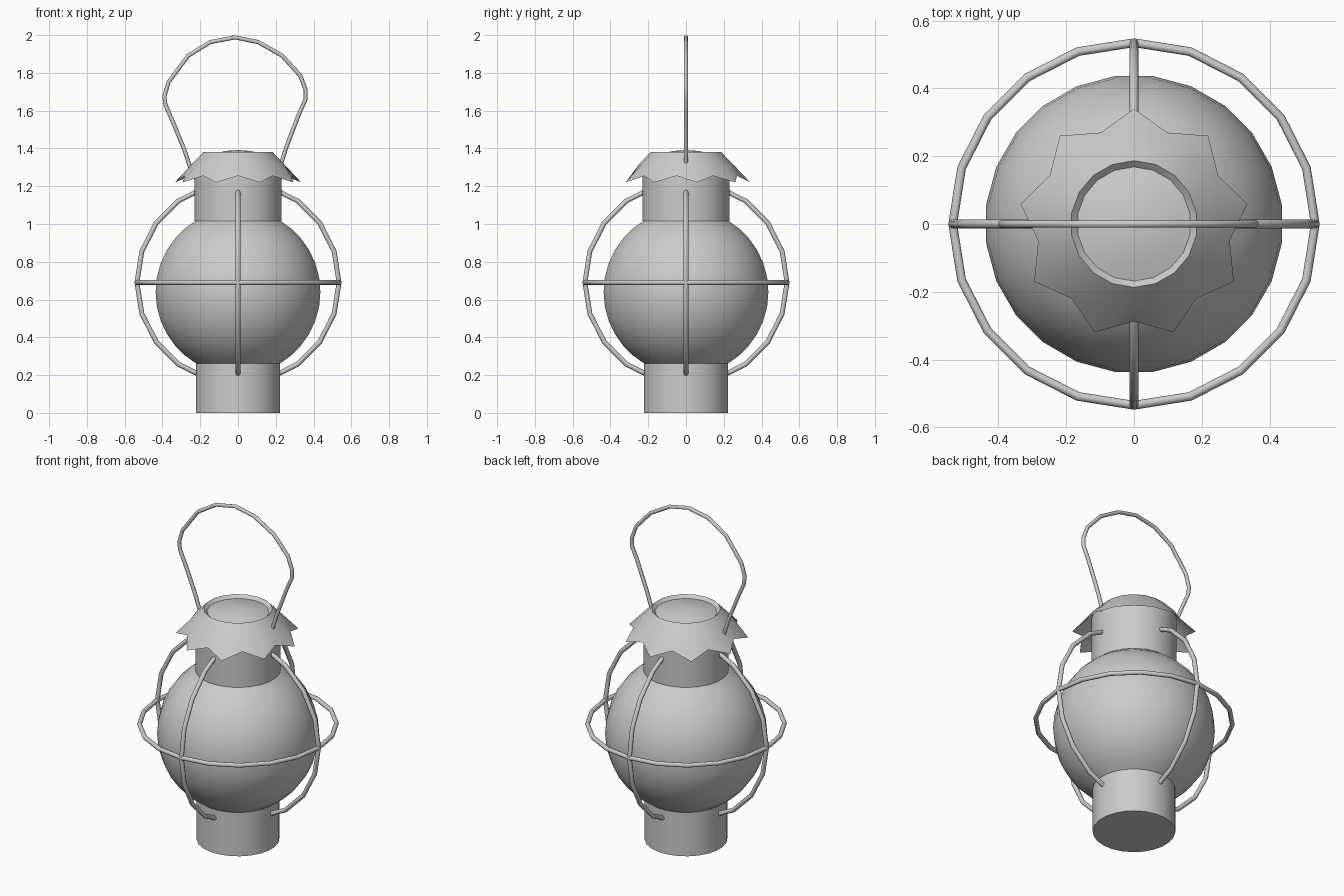
import bpy, bmesh
from math import sin, cos, pi, radians
from mathutils import Vector

if "Cube" in bpy.data.objects:
    bpy.data.objects.remove(bpy.data.objects["Cube"])


def finish(name, bm, angle=35):
    bmesh.ops.recalc_face_normals(bm, faces=bm.faces)
    me = bpy.data.meshes.new(name)
    bm.to_mesh(me)
    bm.free()
    ob = bpy.data.objects.new(name, me)
    bpy.context.collection.objects.link(ob)
    bpy.ops.object.select_all(action='DESELECT')
    bpy.context.view_layer.objects.active = ob
    ob.select_set(True)
    bpy.ops.object.shade_smooth_by_angle(angle=radians(angle))
    return ob


def loft(name, rings, cap_start=False, cap_end=False, wrap=False, angle=35):
    # Skin a list of closed rings of equal point count
    bm = bmesh.new()
    vs = [[bm.verts.new(p) for p in ring] for ring in rings]
    n = len(vs[0])
    pairs = list(zip(vs, vs[1:])) + ([(vs[-1], vs[0])] if wrap else [])
    for a, b in pairs:
        for i in range(n):
            j = (i + 1) % n
            bm.faces.new((a[i], a[j], b[j], b[i]))
    if cap_start:
        bm.faces.new(vs[0])
    if cap_end:
        bm.faces.new(vs[-1])
    return finish(name, bm, angle)


def ring(r, z, n, offset=0.5):
    return [(r * cos(2 * pi * (i + offset) / n), r * sin(2 * pi * (i + offset) / n), z)
            for i in range(n)]


def wire(name, pts, radius, normal, closed=False, sides=8):
    # Round wire swept along a planar path with mitred joints
    pts = [Vector(p) for p in pts]
    normal = Vector(normal)
    rings, n = [], len(pts)
    for i, p in enumerate(pts):
        a = pts[i - 1] if (i or closed) else p
        b = pts[(i + 1) % n] if (i < n - 1 or closed) else p
        side = (b - a).normalized().cross(normal)
        rings.append([p + radius * (side * cos(2 * pi * k / sides) + normal * sin(2 * pi * k / sides))
                      for k in range(sides)])
    return loft(name, rings, not closed, not closed, closed, 50)


# Base, globe and neck
loft("base", [ring(0.225, 0, 24), ring(0.225, 0.27, 24)], True, True)
loft("glass_globe", [ring(0.44 * cos(radians(a)), 0.64 + 0.44 * sin(radians(a)), 24)
                     for a in range(-60, 61, 10)])
loft("neck", [ring(0.232, 1.015, 24), ring(0.232, 1.325, 24)])

# Flared cap with a nine-pointed rim
N = 18
skirt = []
for i in range(N):
    a = pi / 2 + 2 * pi * i / N
    r, z = (0.34, 1.22) if i % 2 == 0 else (0.287, 1.255)
    skirt.append((r * cos(a), r * sin(a), z))


def cap_ring(r, z):
    return [(r * cos(pi / 2 + 2 * pi * i / N), r * sin(pi / 2 + 2 * pi * i / N), z) for i in range(N)]


loft("cap", [skirt, cap_ring(0.25, 1.315), cap_ring(0.187, 1.38), cap_ring(0.168, 1.362)])

# Shallow dome inside the cap opening
loft("cap_dome", [cap_ring(0.17, 1.362), cap_ring(0.12, 1.377), cap_ring(0.06, 1.387),
                  cap_ring(0.01, 1.391)], cap_end=True)

# Guard cage: horizontal hoop and four bent uprights
R, ZC = 0.535, 0.69
wire("guard_hoop", [(R * cos(2 * pi * i / 20), R * sin(2 * pi * i / 20), ZC) for i in range(20)],
     0.013, (0, 0, 1), True)
arc = [(0.2, -0.49)] + [(R * cos(radians(a)), R * sin(radians(a))) for a in range(-54, 55, 18)] + [(0.2, 0.49)]
for k in range(4):
    c, s = round(cos(k * pi / 2)), round(sin(k * pi / 2))
    wire("guard_upright_%d" % (k + 1), [(x * c, x * s, ZC + z) for x, z in arc], 0.013, (-s, c, 0))

# Carrying handle
path = [(-0.25, 1.29), (-0.285, 1.395), (-0.34, 1.53), (-0.384, 1.63), (-0.39, 1.675),
        (-0.368, 1.75), (-0.265, 1.89), (-0.147, 1.963), (-0.016, 1.988), (0.107, 1.963),
        (0.235, 1.89), (0.33, 1.785), (0.358, 1.71), (0.358, 1.66), (0.326, 1.59),
        (0.257, 1.41), (0.222, 1.30)]
wire("handle", [(x, 0, z) for x, z in path], 0.011, (0, 1, 0))
